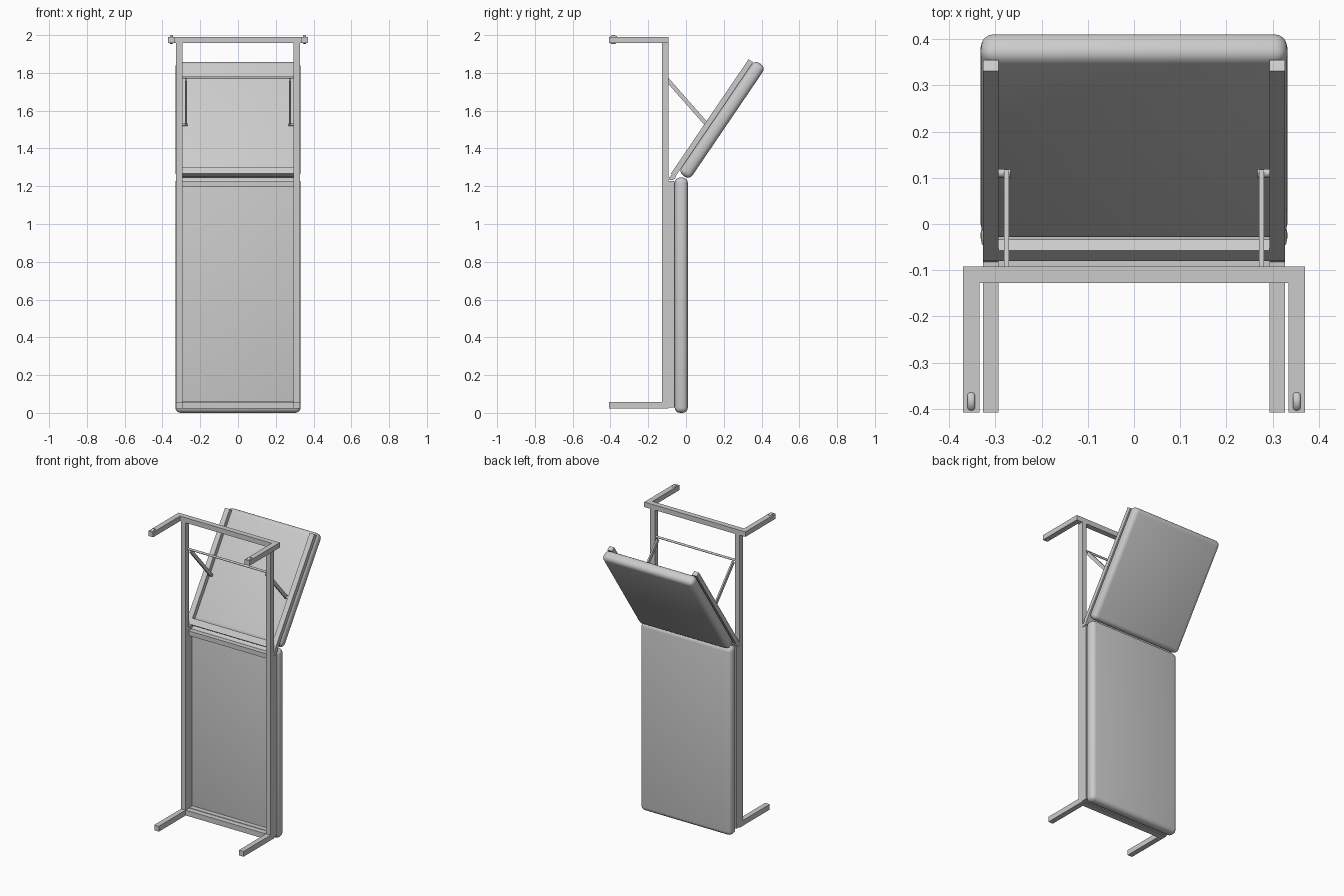
import bpy, bmesh, math
from mathutils import Vector, Matrix

if "Cube" in bpy.data.objects:
    bpy.data.objects.remove(bpy.data.objects["Cube"])


def box(name, x, y, z, matrix=None, bevel=0, seg=4):
    """Box from (min, max) ranges, optionally placed by a matrix."""
    bm = bmesh.new()
    bmesh.ops.create_cube(bm, size=1)
    for v in bm.verts:
        v.co = [r[0] + (c + 0.5) * (r[1] - r[0]) for c, r in zip(v.co, (x, y, z))]
    if bevel:
        bmesh.ops.bevel(bm, geom=bm.edges[:], offset=bevel, segments=seg,
                        profile=0.5, affect='EDGES')
    if matrix:
        bm.transform(matrix)
    return finish(name, bm, bevel > 0)


def finish(name, bm, smooth=False):
    bmesh.ops.recalc_face_normals(bm, faces=bm.faces[:])
    for f in bm.faces:
        f.smooth = smooth
    me = bpy.data.meshes.new(name)
    bm.to_mesh(me)
    bm.free()
    ob = bpy.data.objects.new(name, me)
    bpy.context.collection.objects.link(ob)
    return ob


def rod_x(name, x0, x1, y, z, r, bevel=0):
    """Round bar along x."""
    bm = bmesh.new()
    bmesh.ops.create_cone(bm, cap_ends=True, segments=20, radius1=r, radius2=r,
                          depth=abs(x1 - x0))
    if bevel:
        rims = [e for e in bm.edges if any(len(f.verts) > 4 for f in e.link_faces)]
        bmesh.ops.bevel(bm, geom=rims, offset=bevel, segments=3, profile=0.5, affect='EDGES')
    bm.transform(Matrix.Translation(((x0 + x1) / 2, y, z)) @ Matrix.Rotation(math.pi / 2, 4, 'Y'))
    ob = finish(name, bm, True)
    bpy.context.view_layer.objects.active = ob
    ob.select_set(True)
    bpy.ops.object.shade_smooth_by_angle()
    ob.select_set(False)
    return ob


def tilted(y, z, angle):
    """Frame whose local z leans toward +y, angle measured from horizontal."""
    return Matrix.Translation((0, y, z)) @ Matrix.Rotation(angle - math.pi / 2, 4, 'X')


def side(s, a, b):
    return tuple(sorted((s * a, s * b)))


RAIL_Y = (-0.128, -0.092)
INNER = (-0.293, 0.293)
back = tilted(-0.08, 1.267, math.radians(55.8))

# strut runs from the stop bar on the rails to the backrest pin
p0, p1 = Vector((0, -0.1, 1.765)), Vector((0, 0.11, 1.527))
d = p1 - p0
strut = tilted(p0.y, p0.z, math.atan2(d.z, d.y))

for s, tag in ((-1, "left"), (1, "right")):
    rail_x = side(s, 0.293, 0.327)
    # main frame and legs
    box(f"main_rail_{tag}", rail_x, RAIL_Y, (0.022, 1.957))
    box(f"foot_leg_{tag}", rail_x, (-0.408, -0.128), (0.022, 0.057))
    box(f"head_leg_{tag}", side(s, 0.335, 0.37), (-0.408, -0.092), (1.957, 1.99))
    # bed and backrest sub-frames
    box(f"bed_frame_rail_{tag}", rail_x, (-0.092, -0.06), (0.028, 1.228))
    box(f"backrest_rail_{tag}", rail_x, (0, 0.029), (0, 0.732), back)
    # hinge, strut and pin
    box(f"hinge_plate_{tag}", rail_x, (-0.095, -0.066), (1.232, 1.25))
    rod_x(f"hinge_pin_{tag}", s * 0.293, s * 0.327, -0.068, 1.25, 0.014)
    box(f"strut_{tag}", side(s, 0.271, 0.281), (-0.011, 0.011), (0, d.length), strut)
    rod_x(f"strut_pin_{tag}", s * 0.267, s * 0.295, 0.11, 1.527, 0.009)
    # caster
    rod_x(f"caster_{tag}", s * 0.344, s * 0.361, -0.384, 1.976, 0.024, 0.006)

# cross members
box("head_crossbar", (-0.335, 0.335), RAIL_Y, (1.957, 1.99))
box("foot_crossbar", INNER, (-0.128, -0.092), (0.022, 0.057))
box("bed_frame_foot_bar", INNER, (-0.092, -0.06), (0.028, 0.06))
box("bed_frame_head_bar", INNER, (-0.092, -0.06), (1.197, 1.228))
box("backrest_lower_bar", INNER, (0, 0.029), (0, 0.04), back)
rod_x("strut_stop_bar", -0.293, 0.293, -0.105, 1.777, 0.007)

# padded cushions
box("bed_cushion", (-0.332, 0.332), (-0.06, 0.01), (0.0, 1.246), None, 0.029)
box("backrest_cushion", (-0.332, 0.332), (0.029, 0.1), (0.028, 0.747), back, 0.029)
